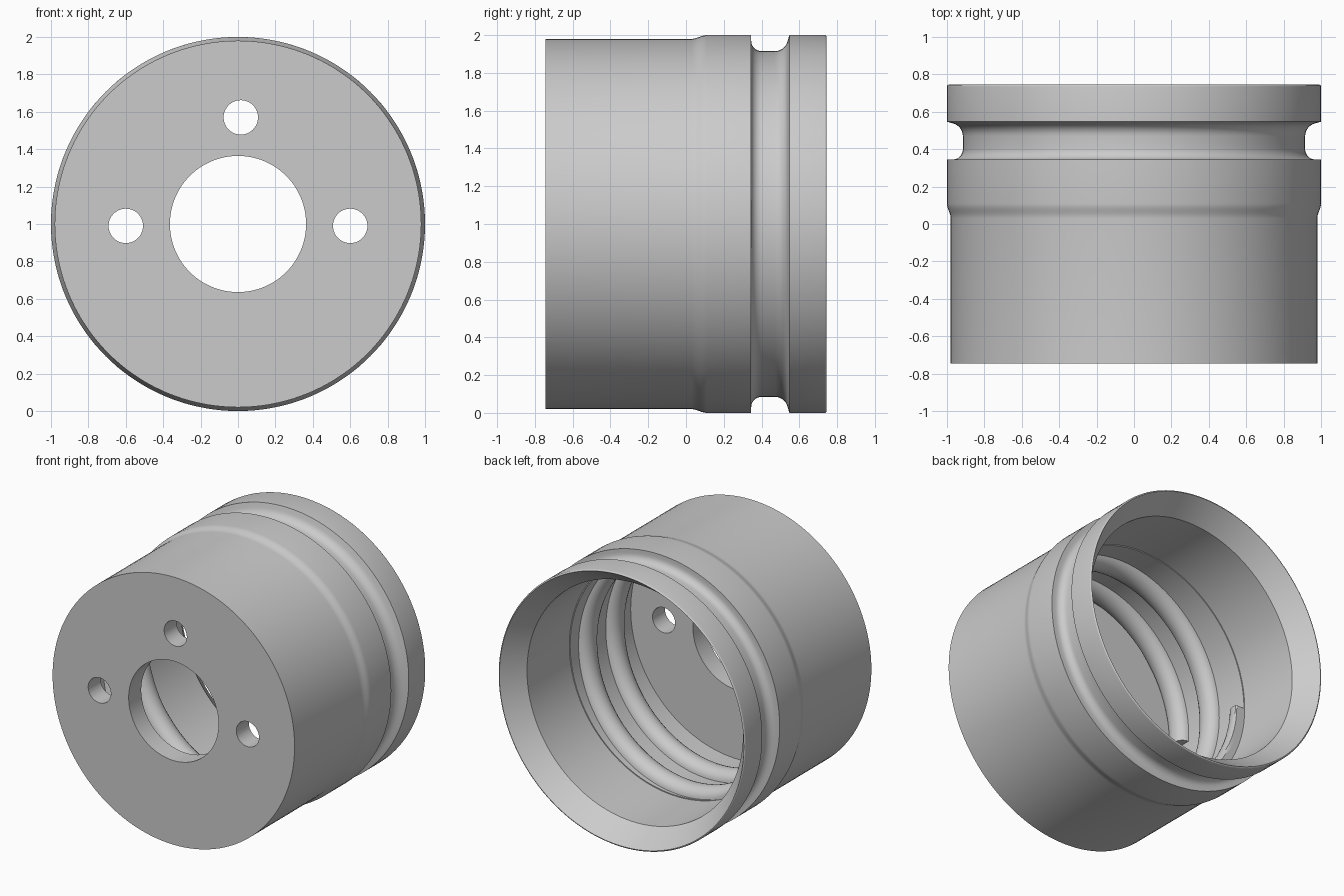
import bpy
import bmesh
from math import sin, cos, pi, radians
from mathutils import Matrix, Vector

cube = bpy.data.objects.get("Cube")
if cube:
    bpy.data.objects.remove(cube, do_unlink=True)

metal = bpy.data.materials.new("plain_grey")
metal.use_nodes = True
grey = (0.6, 0.6, 0.6, 1)
metal.diffuse_color = grey
metal.node_tree.nodes["Principled BSDF"].inputs["Base Color"].default_value = grey

CENTRE_Z = 1.0
BORE = 0.868
FRONT, BACK, SHOULDER, PLATE_BACK = -0.745, 0.745, 0.1, -0.6


def make_object(name, bm):
    bmesh.ops.recalc_face_normals(bm, faces=bm.faces)
    mesh = bpy.data.meshes.new(name)
    bm.to_mesh(mesh)
    bm.free()
    mesh.materials.append(metal)
    obj = bpy.data.objects.new(name, mesh)
    bpy.context.collection.objects.link(obj)
    return obj


def smooth(obj):
    bpy.ops.object.select_all(action="DESELECT")
    obj.select_set(True)
    bpy.context.view_layer.objects.active = obj
    bpy.ops.object.shade_smooth_by_angle(angle=radians(30))


def arc(r, y, size, start, end, steps=8):
    """Points of a circular arc in the (radius, y) plane, angles in degrees."""
    angles = [radians(start + (end - start) * i / steps) for i in range(steps + 1)]
    return [(r + size * sin(a), y + size * cos(a)) for a in angles]


def lathe(name, profile, steps=144):
    bm = bmesh.new()
    verts = [bm.verts.new((r, y, CENTRE_Z)) for r, y in profile]
    edges = [bm.edges.new((v, verts[i - 1])) for i, v in enumerate(verts)]
    bmesh.ops.spin(bm, geom=verts + edges, cent=(0, 0, CENTRE_Z), axis=(0, 1, 0),
                   angle=2 * pi, steps=steps, use_merge=True)
    bmesh.ops.remove_doubles(bm, verts=bm.verts, dist=0.0001)
    return make_object(name, bm)


# Cup body: front plate, gentle outer step, outer groove, chamfered mouth, bore
step = [(0.98 + 0.02 * (1 - cos(pi * t / 6)) / 2, 0.03 + 0.08 * t / 6) for t in range(7)]
groove = ([(1.0, 0.345), (0.975, 0.345)]
          + arc(0.97, 0.4, 0.055, 180, 270)[1:]
          + arc(0.985, 0.47, 0.07, 270, 360)[:-1]
          + [(1.0, 0.547)])
groove = [(r, y) for r, y in groove]
mouth = arc(0.99, BACK - 0.01, 0.01, 90, 0, 4) + [(0.875, 0.59)]
profile = ([(0.364, FRONT), (0.98, FRONT)] + step + groove + mouth
           + [(0.875, SHOULDER), (BORE, SHOULDER), (BORE, PLATE_BACK), (0.364, PLATE_BACK)])
body = lathe("cup_body", profile)

# Three bolt holes through the front plate
for x, z in ((-0.6, 0.99), (0.6, 0.99), (0.015, 1.57)):
    bm = bmesh.new()
    place = Matrix.Translation((x, -0.67, z)) @ Matrix.Rotation(pi / 2, 4, "X")
    bmesh.ops.create_cone(bm, cap_ends=True, segments=48, radius1=0.092, radius2=0.092,
                          depth=0.4, matrix=place)
    cutter = make_object("hole_cutter", bm)
    cutter.hide_render = True
    cut = body.modifiers.new("bolt_hole", "BOOLEAN")
    cut.operation = "DIFFERENCE"
    cut.solver = "EXACT"
    cut.object = cutter
    bpy.context.view_layer.objects.active = body
    bpy.ops.object.modifier_apply(modifier=cut.name)
    bpy.data.objects.remove(cutter, do_unlink=True)
smooth(body)

# Rounded inner thread: two turns, trimmed flat at the shoulder
TURNS, PITCH, START_Y = 2, 0.315, 0.075
SECTION = 12
bm = bmesh.new()
rings = []
count = 96 * TURNS
for i in range(count + 1):
    turn = TURNS * i / count
    a = pi + 2 * pi * turn
    centre = START_Y - PITCH * turn
    ring = []
    for j in range(SECTION + 1):
        b = pi * j / SECTION
        y = min(SHOULDER, max(PLATE_BACK - 0.02, centre + 0.085 * cos(b)))
        r = BORE + 0.004 - 0.075 * sin(b)
        ring.append(bm.verts.new(Vector((r * cos(a), y, CENTRE_Z + r * sin(a)))))
    rings.append(ring)
for first, second in zip(rings, rings[1:]):
    for j in range(SECTION + 1):
        bm.faces.new((first[j - 1], first[j], second[j], second[j - 1]))
bm.faces.new(rings[0])
bm.faces.new(rings[-1])
smooth(make_object("inner_thread", bm))
